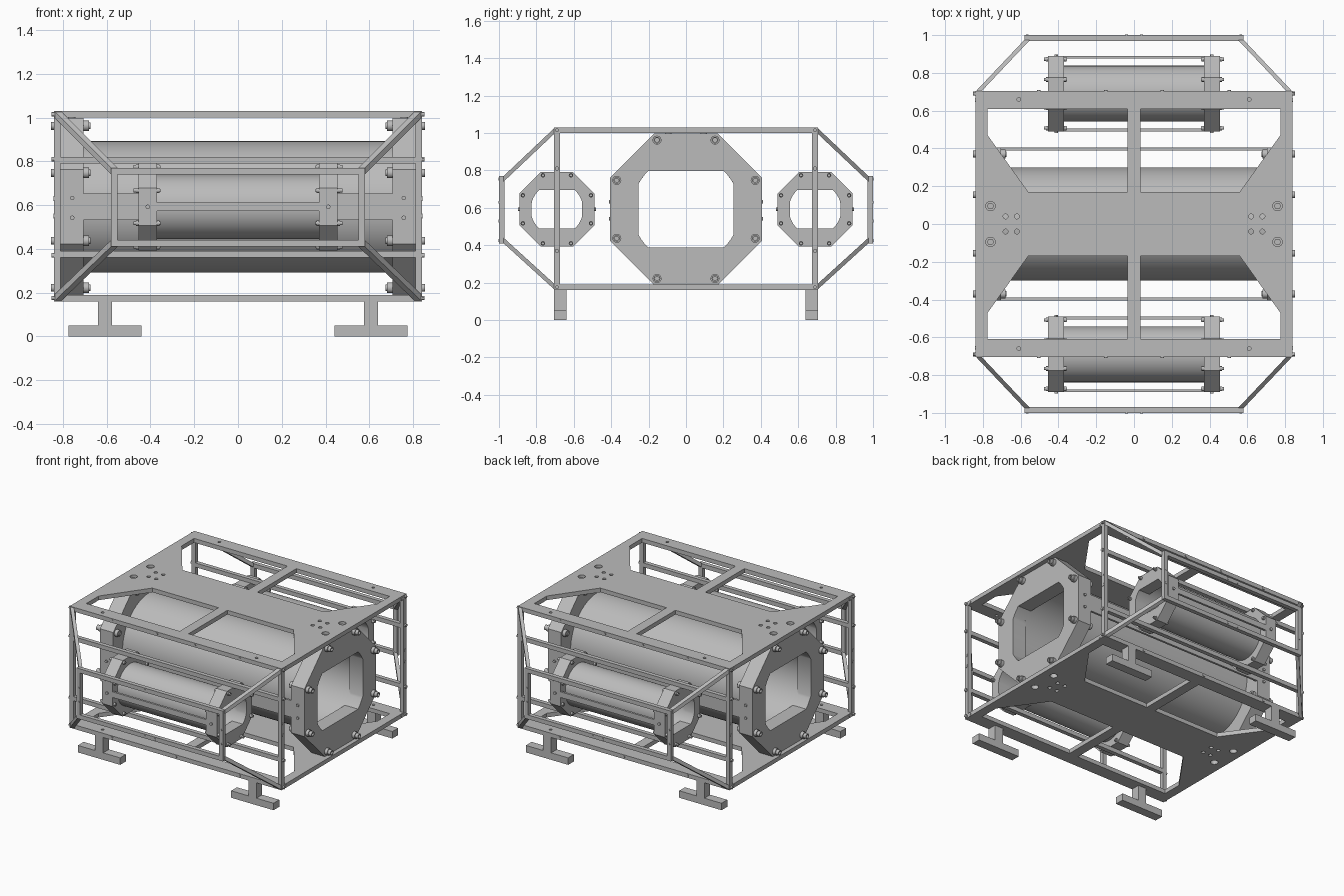
import bpy, bmesh, math
from mathutils import Vector

cube = bpy.data.objects.get("Cube")
if cube:
    bpy.data.objects.remove(cube)

grey = bpy.data.materials.new("machined grey")
grey.use_nodes = True
grey.diffuse_color = (0.5, 0.5, 0.5, 1)
grey.node_tree.nodes["Principled BSDF"].inputs["Base Color"].default_value = (0.5, 0.5, 0.5, 1)

SIGNS = (-1, 1)
CORNERS = [(a, b) for a in SIGNS for b in SIGNS]
BAR = 0.03          # frame bar thickness
MID = 0.592         # height of the tube axes


def finish(name, bm):
    bmesh.ops.remove_doubles(bm, verts=bm.verts, dist=1e-5)
    bmesh.ops.recalc_face_normals(bm, faces=bm.faces)
    mesh = bpy.data.meshes.new(name)
    bm.to_mesh(mesh)
    bm.free()
    mesh.materials.append(grey)
    ob = bpy.data.objects.new(name, mesh)
    bpy.context.collection.objects.link(ob)
    return ob


def box(name, x, y, z):
    """Box from three (low, high) ranges."""
    bm = bmesh.new()
    bmesh.ops.create_cube(bm, size=1)
    for v in bm.verts:
        v.co = [r[0] if c < 0 else r[1] for c, r in zip(v.co, (x, y, z))]
    return finish(name, bm)


def circle(u, v, r, n=16):
    return [(u + r * math.cos(math.tau * i / n), v + r * math.sin(math.tau * i / n)) for i in range(n)]


def plate(name, loops, place, depth):
    """Outline with holes, mapped to space by place(u, v), extruded by depth."""
    bm = bmesh.new()
    depth = Vector(depth)
    for loop in loops:
        vs = [bm.verts.new(place(u, v)) for u, v in loop]
        for a, b in zip(vs, vs[1:] + vs[:1]):
            bm.edges.new((a, b))
    bmesh.ops.triangle_fill(bm, edges=bm.edges[:], use_beauty=True, normal=depth.normalized())
    new = bmesh.ops.extrude_face_region(bm, geom=bm.faces[:])["geom"]
    bmesh.ops.translate(bm, vec=depth, verts=[g for g in new if isinstance(g, bmesh.types.BMVert)])
    return finish(name, bm)


def lathe(name, profile, centre, axis, steps=16, closed=False):
    """Turn (distance along axis, radius) points around the axis."""
    axis = Vector(axis)
    side = axis.orthogonal().normalized()
    bm = bmesh.new()
    vs = [bm.verts.new(Vector(centre) + axis * d + side * r) for d, r in profile]
    edges = [bm.edges.new(p) for p in zip(vs, vs[1:])]
    if closed:
        edges.append(bm.edges.new((vs[-1], vs[0])))
    bmesh.ops.spin(bm, geom=vs + edges, cent=centre, axis=axis, angle=math.tau, steps=steps)
    return finish(name, bm)


def stud(name, centre, axis, r=0.01, h=0.004):
    return lathe(name, [(0, 0), (0, r), (h, r), (h, 0)], centre, axis, 12)


# Top and bottom plates with windows and drilled holes
window = [(0.035, 0.17), (0.56, 0.17), (0.775, 0.47), (0.775, 0.61), (0.035, 0.61)]
loops = [[(-0.84, -0.705), (0.84, -0.705), (0.84, 0.705), (-0.84, 0.705)]]
for sx, sy in CORNERS:
    loops.append([(sx * x, sy * y) for x, y in window])
    for x, y, r in ((0.76, 0.095, 0.025), (0.68, 0.04, 0.013), (0.62, 0.04, 0.013), (0.61, 0.66, 0.01)):
        loops.append(circle(sx * x, sy * y, r))
for name, z in (("bottom_plate", 0.16), ("top_plate", 1.0)):
    plate(name, loops, lambda u, v: (u, v, z), (0, 0, BAR))
for sx, sy in CORNERS:
    lathe("plate_screw", [(0, 0), (0, 0.017), (0.02, 0.017), (0.02, 0)],
          (sx * 0.76, sy * 0.095, 0.995), (0, 0, 1))

# Uprights, side rails and outer bumper frames
for sx, sy in CORNERS:
    box("upright", sorted((sx * 0.81, sx * 0.84)), sorted((sy * 0.675, sy * 0.705)), (0.18, 1.01))
    for z in (0.37, 0.55, 0.63, 0.81):
        stud("upright_bolt", (sx * 0.84, sy * 0.69, z), (sx, 0, 0), 0.011, 0.012 if z in (0.37, 0.81) else 0.003)
    for z in (0.175, 1.015):
        for y in (0.655, 0.69):
            stud("corner_bolt", (sx * 0.84, sy * y, z), (sx, 0, 0), 0.01, 0.012 if y > 0.68 else 0.003)
for sy in SIGNS:
    for z in (0.36, 0.79):
        box("side_rail", (-0.81, 0.81), sorted((sy * 0.675, sy * 0.705)), (z, z + BAR))
    rim = [[(sx * 0.58, z) for sx, z in ((-1, 0.41), (1, 0.41), (1, 0.77), (-1, 0.77))],
           [(sx * 0.55, z) for sx, z in ((-1, 0.44), (1, 0.44), (1, 0.74), (-1, 0.74))]]
    plate("bumper_frame", rim, lambda u, v: (u, sy * 0.97, v), (0, sy * BAR, 0))
    for s in SIGNS:
        for x in (0.15, 0.505):
            stud("top_edge_bolt", (s * x, sy * 0.705, 1.015), (0, sy, 0))
        stud("bottom_edge_bolt", (s * 0.505, sy * 0.705, 0.175), (0, sy, 0))
        for z in (0.425, 0.755):
            stud("bumper_bolt", (s * 0.04, sy * 0.998, z), (0, sy, 0), 0.008)
        for z in (0.53, 0.63):
            stud("bumper_bolt", (s * 0.565, sy * 0.998, z), (0, sy, 0), 0.008)
    stud("bottom_edge_bolt", (0, sy * 0.705, 0.175), (0, sy, 0))

# Slanted struts from the cage corners to the bumper frames
for sx, sy in CORNERS:
    for inner_z, outer_z in ((1.0, 0.74), (0.16, 0.41)):
        bm = bmesh.new()
        bmesh.ops.create_cube(bm, size=1)
        for v in bm.verts:
            near = v.co.y < 0
            x = (0.81 if near else 0.55) + (v.co.x + 0.5) * BAR
            z = (inner_z if near else outer_z) + (v.co.z + 0.5) * BAR
            v.co = (sx * x, sy * (0.70 if near else 0.975), z)
        finish("corner_strut", bm)

# Feet
for sx, sy in CORNERS:
    y = sorted((sy * 0.64, sy * 0.705))
    box("foot_base", sorted((sx * 0.44, sx * 0.775)), y, (0, 0.05))
    box("foot_stem", sorted((sx * 0.575, sx * 0.64)), y, (0.05, 0.165))


def tube_unit(prefix, cy, half, flat, radius, bore, opening, x_in, x_out, ring, bolt, rail):
    """Tube between two bolted octagonal end blocks with side tie bars."""
    lathe(prefix + "_tube", [(-x_in - 0.01, radius), (x_in + 0.01, radius), (x_in + 0.01, bore), (-x_in - 0.01, bore)],
          (0, cy, MID), (1, 0, 0), 64, True)
    octagon = [(half, -flat), (half, flat), (flat, half), (-flat, half),
               (-half, flat), (-half, -flat), (-flat, -half), (flat, -half)]
    # Round bore flattened on four sides
    w, h = opening
    a0, a1 = math.acos(w / bore), math.asin(h / bore)
    arc = [(bore * math.cos(a0 + (a1 - a0) * i / 6), bore * math.sin(a0 + (a1 - a0) * i / 6)) for i in range(7)]
    hole = []
    for su, sv in ((1, 1), (-1, 1), (-1, -1), (1, -1)):
        hole += [(su * u, sv * v) for u, v in (arc if su * sv > 0 else arc[::-1])]
    for sx in SIGNS:
        plate(prefix + "_end_block", [octagon, hole],
              lambda u, v: (sx * x_in, cy + u, MID + v), (sx * (x_out - x_in), 0, 0))
        a, b = ring
        k = bolt
        for su, sv in CORNERS:
            for u, v in ((a, b), (b, a)):
                lathe(prefix + "_bolt", [(x_in - 1.3 * k, 0), (x_in - 1.3 * k, 0.6 * k), (x_in - k, 0.6 * k),
                                         (x_in - k, k), (x_in, k), (x_out, k), (x_out + 0.9 * k, k),
                                         (x_out + 0.9 * k, 0.75 * k), (x_out + 1.8 * k, 0.75 * k),
                                         (x_out + 1.8 * k, 0.45 * k), (x_out + k, 0.45 * k), (x_out + k, 0)],
                      (0, cy + su * u, MID + sv * v), (sx, 0, 0))
        for sy in SIGNS:
            for dz in (-0.05, 0.04) if half > 0.3 else (0,):
                stud(prefix + "_side_screw", (sx * (x_in + x_out) / 2, cy + sy * half, MID + dz), (0, sy, 0), 0.01, 0.008)
    for sy in SIGNS:
        y = sorted((cy + sy * (half - 0.015), cy + sy * half))
        box(prefix + "_tie_bar", (-x_in, x_in), y, (MID - rail, MID + rail))


tube_unit("main", 0, 0.405, 0.17, 0.3, 0.288, (0.255, 0.205), 0.705, 0.81, (0.155, 0.37), 0.024, 0.06)
for sy, side in ((-1, "front"), (1, "back")):
    tube_unit(side, sy * 0.69, 0.2, 0.085, 0.148, 0.14, (0.135, 0.103), 0.37, 0.455, (0.075, 0.182), 0.012, 0.02)

# Smooth round parts while keeping edges crisp
bpy.ops.object.select_all(action="DESELECT")
for ob in bpy.context.scene.objects:
    if ob.type == "MESH":
        ob.select_set(True)
        bpy.context.view_layer.objects.active = ob
bpy.ops.object.shade_smooth_by_angle(angle=math.radians(30))
